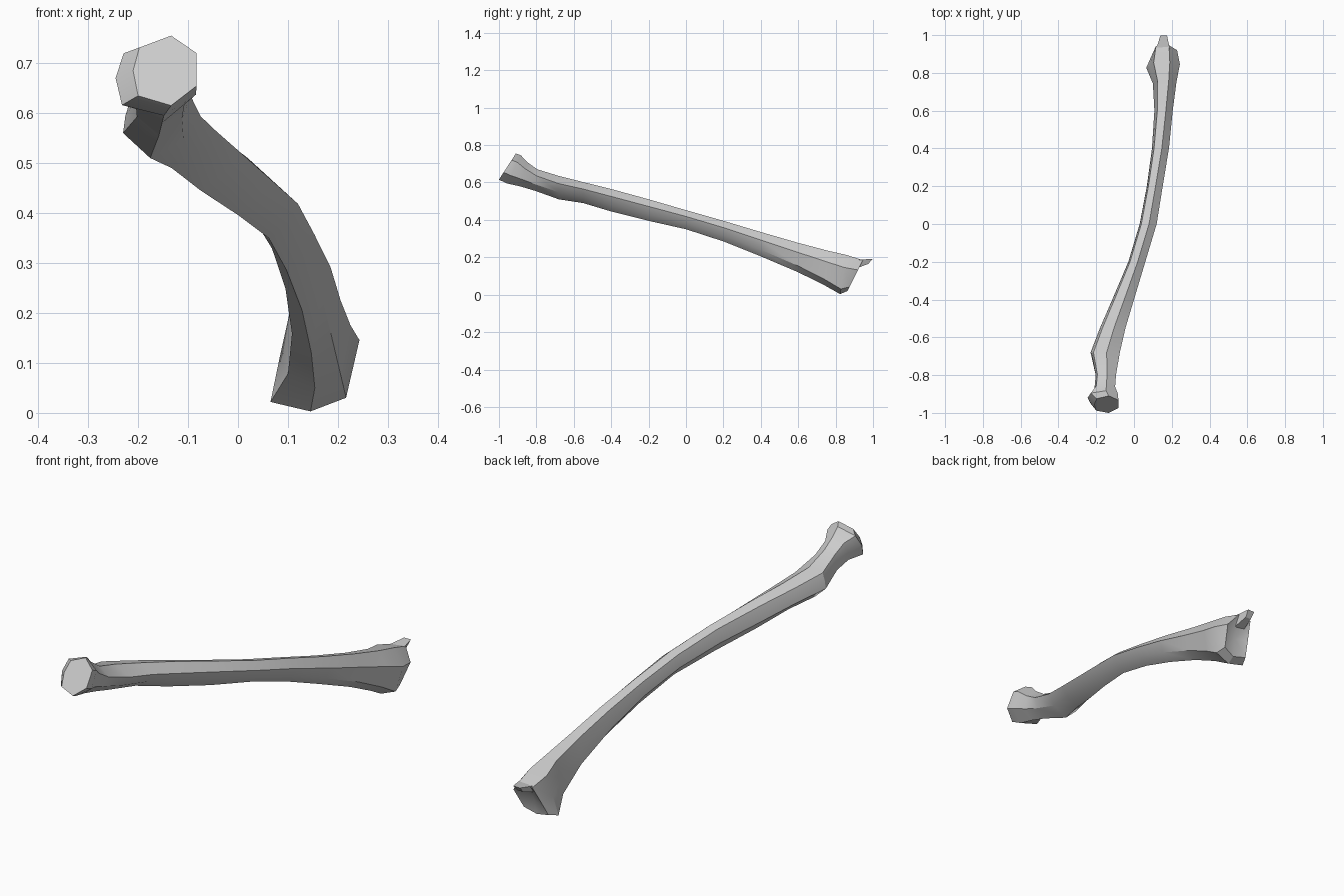
import bpy
import bmesh
import math

default = bpy.data.objects.get("Cube")
if default:
    bpy.data.objects.remove(default, do_unlink=True)

grey = bpy.data.materials.new("bone_grey")
grey.use_nodes = True
colour = (0.6, 0.6, 0.6, 1)
grey.diffuse_color = colour
grey.node_tree.nodes["Principled BSDF"].inputs["Base Color"].default_value = colour

# Seven-sided outlines (x, z) inside a unit square, going round from the top left
head = [(.1, .83), (.6, 1), (1, .75), (1, .28), (.6, 0), (.08, .14), (0, .5)]
shaft = [(.1, .95), (.55, 1), (1, .67), (.78, .3), (.35, 0), (0, .4), (.03, .68)]
wrist = [(.22, .96), (.7, 1), (1, .68), (.85, .13), (.45, 0), (0, .09), (.1, .5)]

# Stations along the bone: y, x range, z range, slant, blend (-1 head, 0 shaft, 1 wrist)
stations = [
    (-.955, -.21, -.083, .615, .755, .65, -1),
    (-.92, -.245, -.084, .595, .745, .5, -1),
    (-.87, -.21, -.1, .58, .71, .3, -.7),
    (-.8, -.205, -.095, .555, .67, .1, -.3),
    (-.68, -.23, -.075, .51, .635, 0, 0),
    (-.55, -.18, -.045, .49, .602, 0, 0),
    (-.4, -.115, 0, .445, .565, 0, 0),
    (-.2, -.03, .06, .395, .51, 0, 0),
    (0, .03, .12, .35, .452, 0, 0),
    (.2, .068, .152, .285, .395, 0, 0),
    (.4, .095, .185, .205, .335, 0, .2),
    (.6, .108, .205, .12, .277, 0, .5),
    (.75, .1, .225, .05, .235, .1, .8),
    (.84, .065, .243, .003, .213, .15, 1),
    (.905, .085, .228, .02, .185, .5, 1),
]


def ring_points(y, x0, x1, z0, z1, slant, blend):
    other = head if blend < 0 else wrist
    k = abs(blend)
    for (sx, sz), (ox, oz) in zip(shaft, other):
        u, v = sx + (ox - sx) * k, sz + (oz - sz) * k
        z = z0 + (z1 - z0) * v
        yield x0 + (x1 - x0) * u, y + slant * (z - (z0 + z1) / 2), z


def make_object(name, bm):
    bmesh.ops.recalc_face_normals(bm, faces=bm.faces)
    mesh = bpy.data.meshes.new(name)
    bm.to_mesh(mesh)
    bm.free()
    mesh.materials.append(grey)
    obj = bpy.data.objects.new(name, mesh)
    bpy.context.collection.objects.link(obj)
    bpy.ops.object.select_all(action="DESELECT")
    obj.select_set(True)
    bpy.context.view_layer.objects.active = obj
    bpy.ops.object.shade_smooth_by_angle(angle=math.radians(28))
    return obj


# Long bone: skin the rings, close the head flat and hollow the wrist end a little
bm = bmesh.new()
rings = [[bm.verts.new(p) for p in ring_points(*s)] for s in stations]
for a, b in zip(rings, rings[1:]):
    for i in range(len(a)):
        j = (i + 1) % len(a)
        bm.faces.new((a[i], a[j], b[j], b[i]))
bm.faces.new(rings[0])
socket = bm.faces.new(rings[-1])
inner = bmesh.ops.poke(bm, faces=[socket])["verts"]
inner[0].co.y -= .025
make_object("long_bone", bm)

# Pointed spur on the upper edge of the wrist end
bm = bmesh.new()
base = [bm.verts.new(p) for p in
        [(.115, .92, .18), (.19, .925, .187), (.18, .91, .14), (.125, .9, .14)]]
tip = [bm.verts.new(p) for p in
       [(.14, .998, .192), (.175, .998, .192), (.17, .975, .165), (.142, .975, .165)]]
bm.faces.new(base)
bm.faces.new(tip)
for i in range(4):
    j = (i + 1) % 4
    bm.faces.new((base[i], base[j], tip[j], tip[i]))
make_object("wrist_spur", bm)
